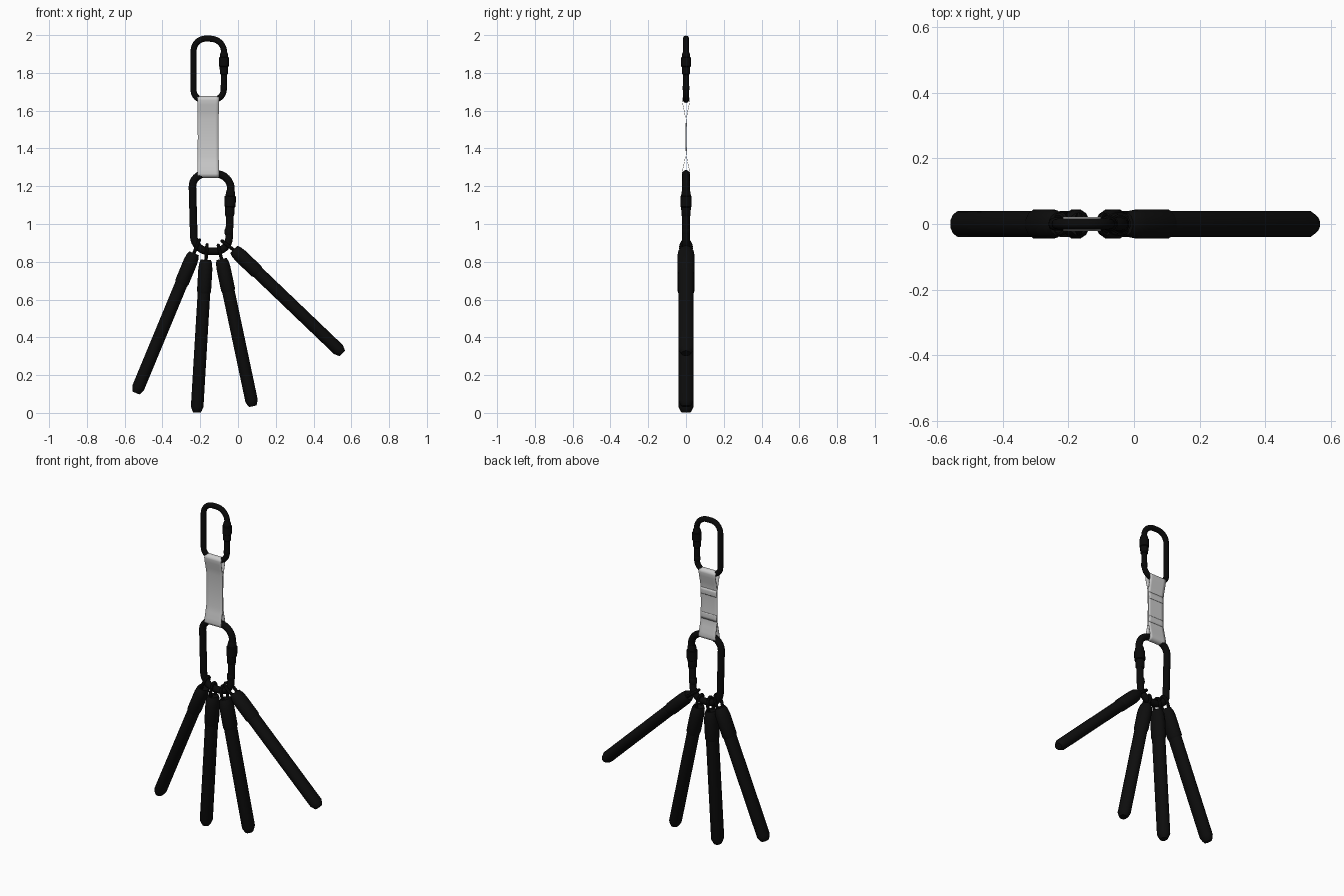
import bpy, bmesh, math
from mathutils import Vector, Matrix

if "Cube" in bpy.data.objects:
    bpy.data.objects.remove(bpy.data.objects["Cube"])


def material(name, value, rough):
    m = bpy.data.materials.new(name)
    m.use_nodes = True
    col = (value, value, value, 1)
    m.diffuse_color = col
    bsdf = m.node_tree.nodes["Principled BSDF"]
    bsdf.inputs["Base Color"].default_value = col
    bsdf.inputs["Roughness"].default_value = rough
    return m


BLACK_METAL = material("black metal", 0.003, 0.5)
BLACK_FABRIC = material("black fabric", 0.004, 0.8)
GREY_WEBBING = material("light grey webbing", 0.6, 0.8)


def finish(name, bm, mat, angle=35):
    bmesh.ops.recalc_face_normals(bm, faces=bm.faces)
    me = bpy.data.meshes.new(name)
    bm.to_mesh(me)
    bm.free()
    me.materials.append(mat)
    ob = bpy.data.objects.new(name, me)
    bpy.context.collection.objects.link(ob)
    bpy.ops.object.select_all(action='DESELECT')
    ob.select_set(True)
    bpy.context.view_layer.objects.active = ob
    bpy.ops.object.shade_smooth_by_angle(angle=math.radians(angle))
    return ob


def bridge(bm, a, b):
    for i in range(len(a)):
        j = (i + 1) % len(a)
        bm.faces.new((a[i], a[j], b[j], b[i]))


def turned(name, start, end, profile, mat, sides=12, squash=1.0):
    """Sleeve from start to end, profile = (distance along axis, radius)."""
    bm = bmesh.new()
    axis = (end - start).normalized()
    y = Vector((0, 1, 0))
    side = y.cross(axis)
    rings = []
    for t, r in profile:
        ring = []
        for k in range(sides):
            a = math.tau * (k + 0.5) / sides
            ring.append(bm.verts.new(start + axis * t + side * (r * squash * math.cos(a)) + y * (r * math.sin(a))))
        rings.append(ring)
    for a, b in zip(rings, rings[1:]):
        bridge(bm, a, b)
    bm.faces.new(rings[0])
    bm.faces.new(rings[-1])
    return finish(name, bm, mat)


def closed_tube(name, pts, radius, mat, sides=12):
    """Round rod swept along a closed planar loop of points."""
    bm = bmesh.new()
    n = len(pts)
    normal = sum(((pts[i] - pts[0]).cross(pts[(i + 1) % n] - pts[0]) for i in range(n)), Vector()).normalized()
    rings = []
    for i in range(n):
        tangent = (pts[(i + 1) % n] - pts[i - 1]).normalized()
        out = tangent.cross(normal)
        rings.append([bm.verts.new(pts[i] + radius * (math.cos(math.tau * k / sides) * out
                      + math.sin(math.tau * k / sides) * normal)) for k in range(sides)])
    for i in range(n):
        bridge(bm, rings[i], rings[(i + 1) % n])
    return finish(name, bm, mat)


def rounded_loop(corners, steps=8):
    """Closed xz path through (x, z, cut length) corners, each rounded off."""
    pts = []
    n = len(corners)
    for i, (x, z, r) in enumerate(corners):
        p = Vector((x, 0, z))
        q = [Vector((c[0], 0, c[1])) for c in (corners[i - 1], corners[(i + 1) % n])]
        a = p + (q[0] - p).normalized() * r
        b = p + (q[1] - p).normalized() * r
        for s in range(steps + 1):
            # circular-looking blend between the two tangent points
            u = s / steps
            w = 1.414 * u * (1 - u)
            d = (1 - u) ** 2 + w + u ** 2
            pts.append((a * (1 - u) ** 2 + p * w + b * u ** 2) / d)
    return pts


# Carabiners: rounded rod frame plus a screw gate on the right-hand bar
def carabiner(prefix, corners, rod, gate_top, gate_bottom, gate_r):
    closed_tube(prefix + "_carabiner_frame", rounded_loop(corners), rod, BLACK_METAL)
    length = (gate_bottom - gate_top).length
    r = gate_r
    profile = [(0, rod * 1.05), (0.1, r * 0.82), (0.22, r * 0.85), (0.24, r), (0.62, r),
               (0.65, r * 0.85), (0.95, r * 0.82), (1, rod * 1.05)]
    turned(prefix + "_carabiner_gate", gate_top, gate_bottom,
           [(t * length, q) for t, q in profile], BLACK_METAL, 12)
    # hinge knuckle beneath the gate
    low = gate_bottom + (gate_bottom - gate_top) * 0.45
    turned(prefix + "_carabiner_hinge", low, low + (gate_bottom - gate_top) * 0.25,
           [(0, rod), (0.006, rod * 1.15), (length * 0.2, rod * 1.15), (length * 0.25, rod)], BLACK_METAL)


carabiner("upper", [(-0.235, 1.657, 0.05), (-0.235, 1.983, 0.065), (-0.073, 1.979, 0.07), (-0.076, 1.657, 0.055)],
          0.016, Vector((-0.074, 0, 1.91)), Vector((-0.075, 0, 1.79)), 0.027)
carabiner("lower", [(-0.232, 0.855, 0.08), (-0.243, 1.266, 0.07), (-0.034, 1.266, 0.085), (-0.05, 0.855, 0.07)],
          0.02, Vector((-0.039, 0, 1.18)), Vector((-0.045, 0, 1.04)), 0.031)

# Webbing sling: a strap looped round both carabiner bars and stitched flat between
Z_TOP, Z_LOW, LOOP = 1.656, 1.266, 0.0205


def sling_side():
    """Front half of the strap's yz profile, bottom to top."""
    low = [(LOOP * math.sin(a), Z_LOW - LOOP * math.cos(a)) for a in [i * math.pi / 14 for i in range(8)]]
    top = [(y, Z_TOP + Z_LOW - z) for y, z in reversed(low)]
    mid = [(0.017, 1.289), (0.009, 1.325), (0.0025, 1.36), (0.0018, 1.46), (0.0025, 1.56), (0.009, 1.597), (0.017, 1.633)]
    return low + mid + top


def strap(name, profile, x0, x1, thickness, closed):
    bm = bmesh.new()
    cols = 7
    grid = []
    for y, z in profile:
        # the strap edges draw in slightly along its middle
        waist = 0.003 * math.sin(math.pi * (z - 1.24) / 0.44)
        grid.append([bm.verts.new((x0 + waist + (x1 - x0 - 2 * waist) * c / (cols - 1), y, z)) for c in range(cols)])
    for i in range(len(grid) if closed else len(grid) - 1):
        a, b = grid[i], grid[(i + 1) % len(grid)]
        for c in range(cols - 1):
            bm.faces.new((a[c], a[c + 1], b[c + 1], b[c]))
    ob = finish(name, bm, GREY_WEBBING, 50)
    mod = ob.modifiers.new("thickness", 'SOLIDIFY')
    mod.thickness = thickness
    mod.offset = 0


half = sling_side()
strap("sling_strap", [(-y, z) for y, z in half] + [(y, z) for y, z in reversed(half[1:-1])], -0.216, -0.1, 0.002, True)

# Folded-back strap ends lapped on the rear of the sling
flap = [(0.0035, 1.365), (0.0045, 1.38), (0.0045, 1.4), (0.0035, 1.405)]
for name, mirror in (("lower_sling_flap", False), ("upper_sling_flap", True)):
    strap(name, [(y, Z_TOP + Z_LOW - z if mirror else z) for y, z in flap], -0.215, -0.101, 0.002, False)

# Hanging legs: cord eye on the carabiner, thick cuff, long padded sleeve
legs = {  # eye on the bar, sleeve top, sleeve bottom (x, z)
    "far_right": ((-0.215, 0.89), (-0.233, 0.845), (-0.54, 0.105)),
    "inner_right": ((-0.166, 0.862), (-0.17, 0.81), (-0.218, 0.002)),
    "inner_left": ((-0.098, 0.860), (-0.087, 0.815), (0.078, 0.035)),
    "far_left": ((-0.062, 0.893), (-0.022, 0.865), (0.553, 0.315)),
}
for name, pts in legs.items():
    eye, top, end = (Vector((x, 0, z)) for x, z in pts)
    axis = (end - top).normalized()
    L = (end - top).length
    turned(name + "_leg_sleeve", top, end,
           [(0.01, 0.03), (0.02, 0.041), (L - 0.03, 0.041), (L - 0.008, 0.03), (L, 0.024)],
           BLACK_FABRIC, 12, 0.84)
    turned(name + "_leg_cuff", top, end,
           [(0, 0.034), (0.02, 0.042), (0.05, 0.046), (0.165, 0.046), (0.18, 0.04)],
           BLACK_FABRIC, 12, 0.84)
    # oval cord eye from above the bar down into the cuff
    hang = (top + axis * 0.02 - eye).normalized()
    tip = eye - hang * 0.028
    base = top + axis * 0.02
    centre, reach = (tip + base) / 2, (base - tip).length / 2
    closed_tube(name + "_leg_cord_eye",
                [centre + hang * (reach * math.cos(a)) + Vector((0, 0.027 * math.sin(a), 0))
                 for a in [math.tau * i / 24 for i in range(24)]], 0.009, BLACK_FABRIC, 8)
